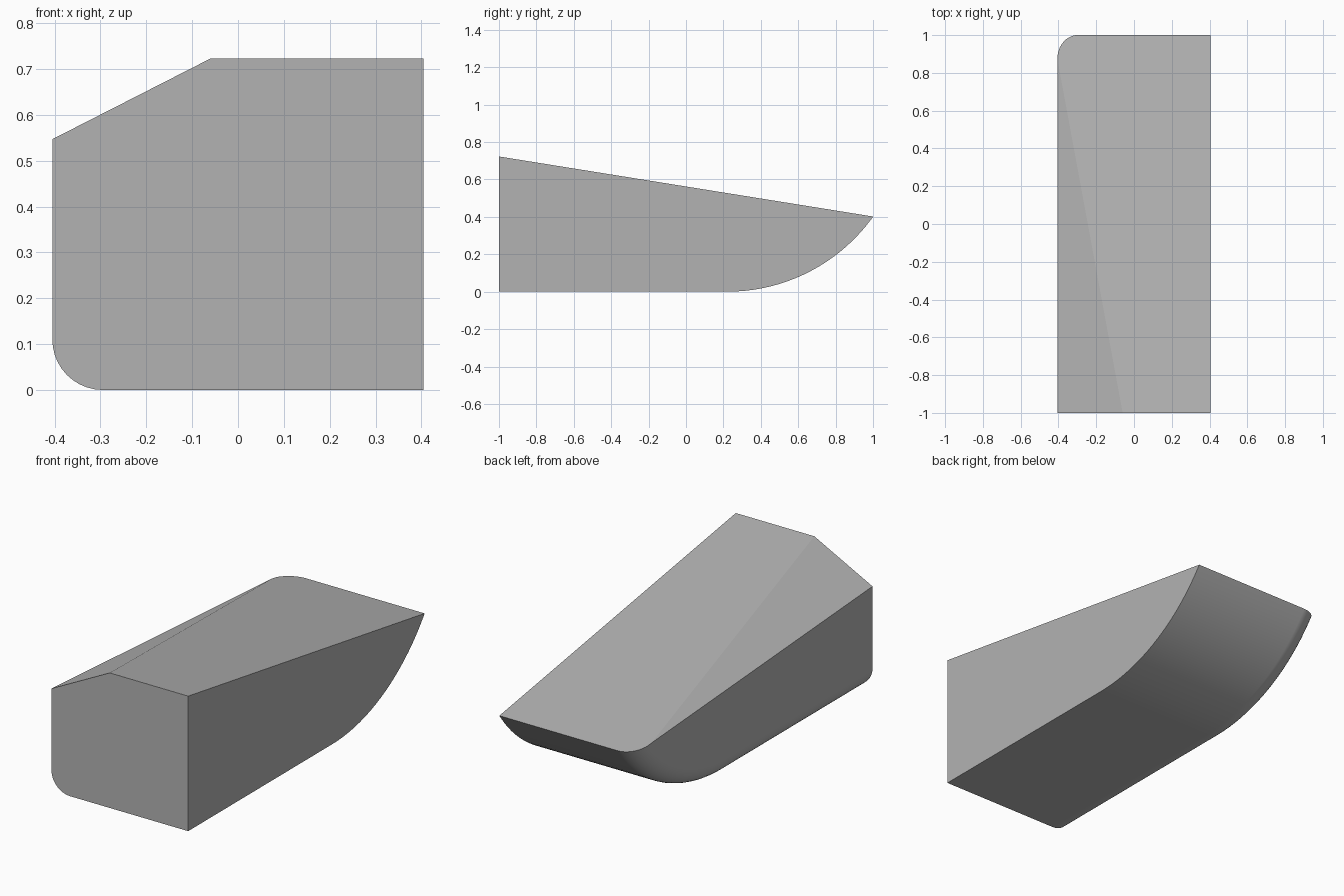
import bpy
import bmesh
from math import sin, cos, radians
from mathutils import Vector, geometry

cube = bpy.data.objects.get("Cube")
if cube:
    bpy.data.objects.remove(cube, do_unlink=True)

HALF_W, HALF_L = 0.405, 1.0
FILLET = 0.11            # rounding along the left lower edge
ARC_Y, ARC_R = 0.22, 0.96  # sweep of the rear underside
FILLET_STEPS, ARC_STEPS = 10, 32


def side_profile(x, inset):
    """Side outline at one x, drawn in by the inset and left tall for trimming."""
    pts = [(x, -HALF_L, ARC_R), (x, -HALF_L, inset)]
    for i in range(ARC_STEPS + 1):
        a = radians(90 * i / ARC_STEPS)
        r = ARC_R - inset
        pts.append((x, ARC_Y + r * sin(a), ARC_R - r * cos(a)))
    return pts


def trim_above(bm, a, b, c):
    """Cut off everything above the plane through three points and cap it."""
    normal = geometry.normal(Vector(a), Vector(b), Vector(c))
    if normal.z < 0:
        normal.negate()
    cut = bmesh.ops.bisect_plane(
        bm, geom=bm.verts[:] + bm.edges[:] + bm.faces[:], dist=1e-5,
        plane_co=a, plane_no=normal, clear_outer=True)
    edges = [e for e in cut["geom_cut"] if isinstance(e, bmesh.types.BMEdge)]
    bmesh.ops.contextual_create(bm, geom=edges)


# Loft the side outline from the rounded left edge to the flat right side
bm = bmesh.new()
sections = []
for i in range(FILLET_STEPS + 1):
    a = radians(90 * i / FILLET_STEPS)
    sections.append((-HALF_W + FILLET * (1 - cos(a)), FILLET * (1 - sin(a))))
sections.append((HALF_W, 0))
rings = [[bm.verts.new(p) for p in side_profile(x, d)] for x, d in sections]
for r0, r1 in zip(rings, rings[1:]):
    for j in range(len(r0)):
        k = (j + 1) % len(r0)
        bm.faces.new((r0[j], r0[k], r1[k], r1[j]))
bm.faces.new(rings[0])
bm.faces.new(rings[-1])
bmesh.ops.recalc_face_normals(bm, faces=bm.faces)

# Long sloping top, then the tapering facet on its left
ridge = (-0.06, -HALF_L, 0.723)
trim_above(bm, ridge, (HALF_W, -HALF_L, 0.723), (HALF_W, HALF_L, 0.402))
trim_above(bm, ridge, (-HALF_W, -HALF_L, 0.547), (-HALF_W, 0.87, 0.4229))

# Merge the flat front and clean up
bmesh.ops.remove_doubles(bm, verts=bm.verts, dist=1e-4)
bmesh.ops.dissolve_limit(bm, angle_limit=radians(0.3), verts=bm.verts, edges=bm.edges)
bmesh.ops.recalc_face_normals(bm, faces=bm.faces)
mesh = bpy.data.meshes.new("wedge_body")
bm.to_mesh(mesh)
bm.free()
body = bpy.data.objects.new("wedge_body", mesh)
bpy.context.collection.objects.link(body)

# Plain grey
grey = bpy.data.materials.new("grey")
grey.use_nodes = True
grey.diffuse_color = (0.45, 0.45, 0.45, 1)
grey.node_tree.nodes["Principled BSDF"].inputs["Base Color"].default_value = grey.diffuse_color
mesh.materials.append(grey)

# Soft curves, crisp ridges
bpy.ops.object.select_all(action="DESELECT")
body.select_set(True)
bpy.context.view_layer.objects.active = body
bpy.ops.object.shade_smooth_by_angle(angle=radians(24))
weighted = body.modifiers.new("even_shading", "WEIGHTED_NORMAL")
weighted.keep_sharp = True
